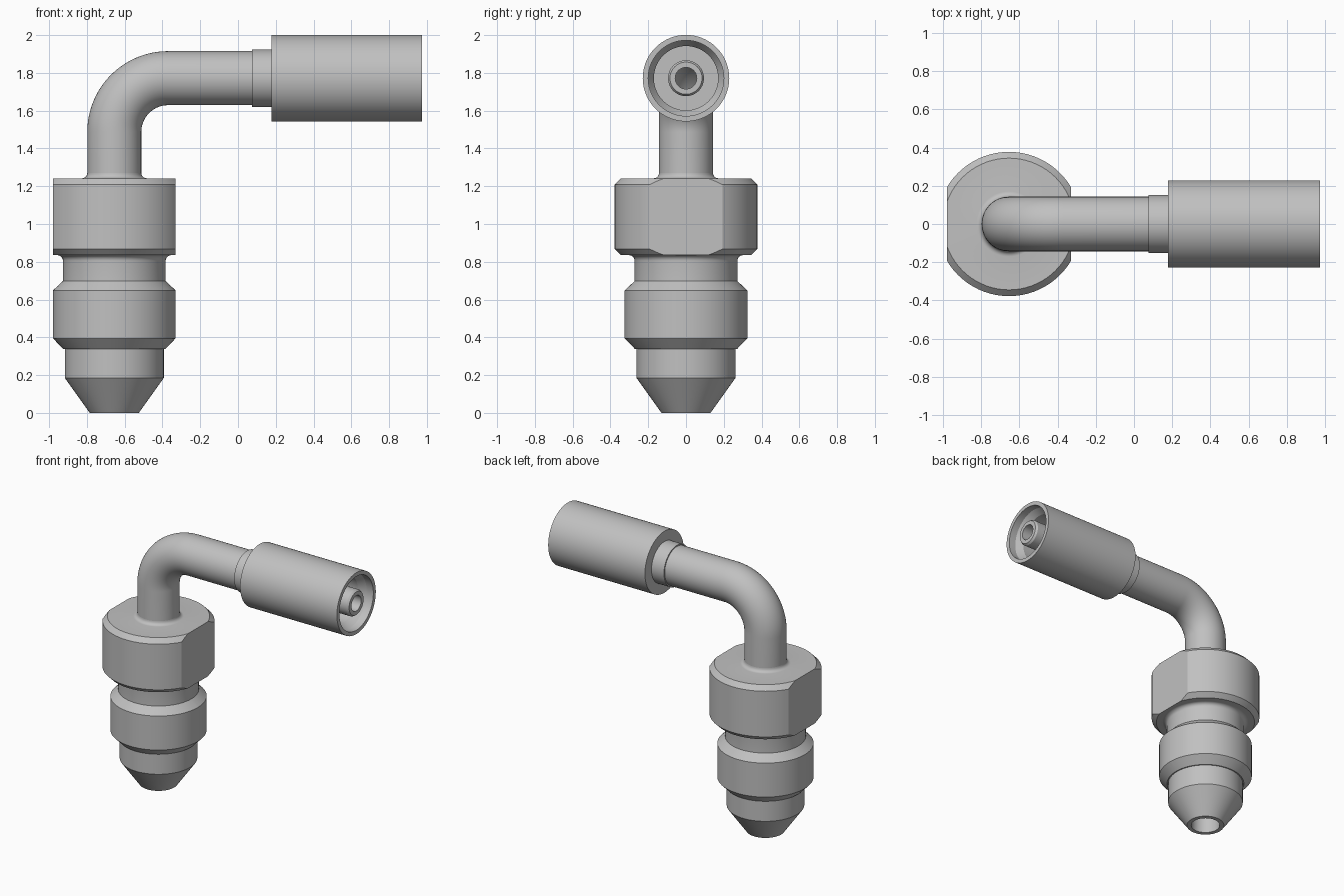
import bpy, bmesh, math
from mathutils import Vector

if "Cube" in bpy.data.objects:
    bpy.data.objects.remove(bpy.data.objects["Cube"])

AXIS_X, TUBE_Z = -0.655, 1.772      # vertical axis, horizontal axis
BEND, TUBE_R, BORE_R = 0.285, 0.143, 0.10
SEG = 72

steel = bpy.data.materials.new("steel_grey")
steel.diffuse_color = (0.53, 0.53, 0.53, 1)
steel.use_nodes = True
steel.node_tree.nodes["Principled BSDF"].inputs["Base Color"].default_value = steel.diffuse_color


def skin(name, rings, flats=None):
    """Skin circles given as (centre, direction, radius), normal to the xz plane path."""
    bm = bmesh.new()
    loops = []
    for c, d, r in rings:
        u = Vector((0, 1, 0))
        v = d.cross(u)
        loops.append([bm.verts.new(c + r * (u * math.cos(a) + v * math.sin(a)))
                      for a in (2 * math.pi * i / SEG for i in range(SEG))])
    for a, b in zip(loops, loops[1:]):
        for i in range(SEG):
            j = (i + 1) % SEG
            bm.faces.new((a[i], a[j], b[j], b[i]))
    # wrench flats: slice off both sides and cap
    if flats:
        for s in (-1, 1):
            cut = bmesh.ops.bisect_plane(
                bm, geom=bm.verts[:] + bm.edges[:] + bm.faces[:],
                plane_co=(AXIS_X + s * flats, 0, 0), plane_no=(s, 0, 0), clear_outer=True)
            edges = [e for e in cut["geom_cut"] if isinstance(e, bmesh.types.BMEdge)]
            bmesh.ops.holes_fill(bm, edges=edges, sides=0)
    bmesh.ops.recalc_face_normals(bm, faces=bm.faces[:])
    me = bpy.data.meshes.new(name)
    bm.to_mesh(me)
    bm.free()
    me.materials.append(steel)
    ob = bpy.data.objects.new(name, me)
    bpy.context.collection.objects.link(ob)
    bpy.context.view_layer.objects.active = ob
    ob.select_set(True)
    bpy.ops.object.shade_smooth_by_angle(angle=math.radians(25))
    ob.select_set(False)
    return ob


def fillet(r, z, size, start, end, n=6):
    """Concave quarter arc around (r, z) in (radius, height)."""
    return [(r + size * math.cos(math.radians(start + (end - start) * i / n)),
             z + size * math.sin(math.radians(start + (end - start) * i / n)))
            for i in range(n + 1)]


UP, RIGHT = Vector((0, 0, 1)), Vector((1, 0, 0))

# Cone nose, collar, neck and nut
body = [(BORE_R, 1.275), (BORE_R, 0), (0.13, 0), (0.262, 0.185), (0.262, 0.338),
        (0.27, 0.338), (0.325, 0.395), (0.325, 0.648), (0.272, 0.698)]
body += fillet(0.302, 0.805, 0.03, 180, 90)
body += [(0.345, 0.835), (0.378, 0.868), (0.378, 1.208), (0.345, 1.242)]
body += fillet(TUBE_R + 0.028, 1.27, 0.028, 270, 180)
skin("nut_and_cone_nose", [(Vector((AXIS_X, 0, z)), UP, r) for r, z in body], flats=0.325)

# Bent tube, outer wall then bore
path = [(Vector((AXIS_X, 0, 1.27)), UP)]
for i in range(25):
    a = math.radians(90 * i / 24)
    path.append((Vector((AXIS_X + BEND * (1 - math.cos(a)), 0,
                         TUBE_Z - BEND * (1 - math.sin(a)))),
                 Vector((math.sin(a), 0, math.cos(a)))))
path.append((Vector((0.075, 0, TUBE_Z)), RIGHT))
skin("elbow_tube", [(c, d, TUBE_R) for c, d in path])
skin("elbow_bore", [(c, d, BORE_R) for c, d in path]).data.flip_normals()

# Collar, crimp sleeve, inner nipple and its bore
hose = [(TUBE_R, 0.075), (0.152, 0.075), (0.152, 0.178), (0.229, 0.178), (0.229, 0.975),
        (0.20, 0.975), (0.20, 0.92), (0.17, 0.87), (0.17, 0.26), (0.095, 0.26),
        (0.095, 0.96), (0.085, 0.975), (0.057, 0.975), (0.057, 0.15), (BORE_R, 0.075)]
skin("crimp_sleeve_and_nipple", [(Vector((x, 0, TUBE_Z)), RIGHT, r) for r, x in hose])
